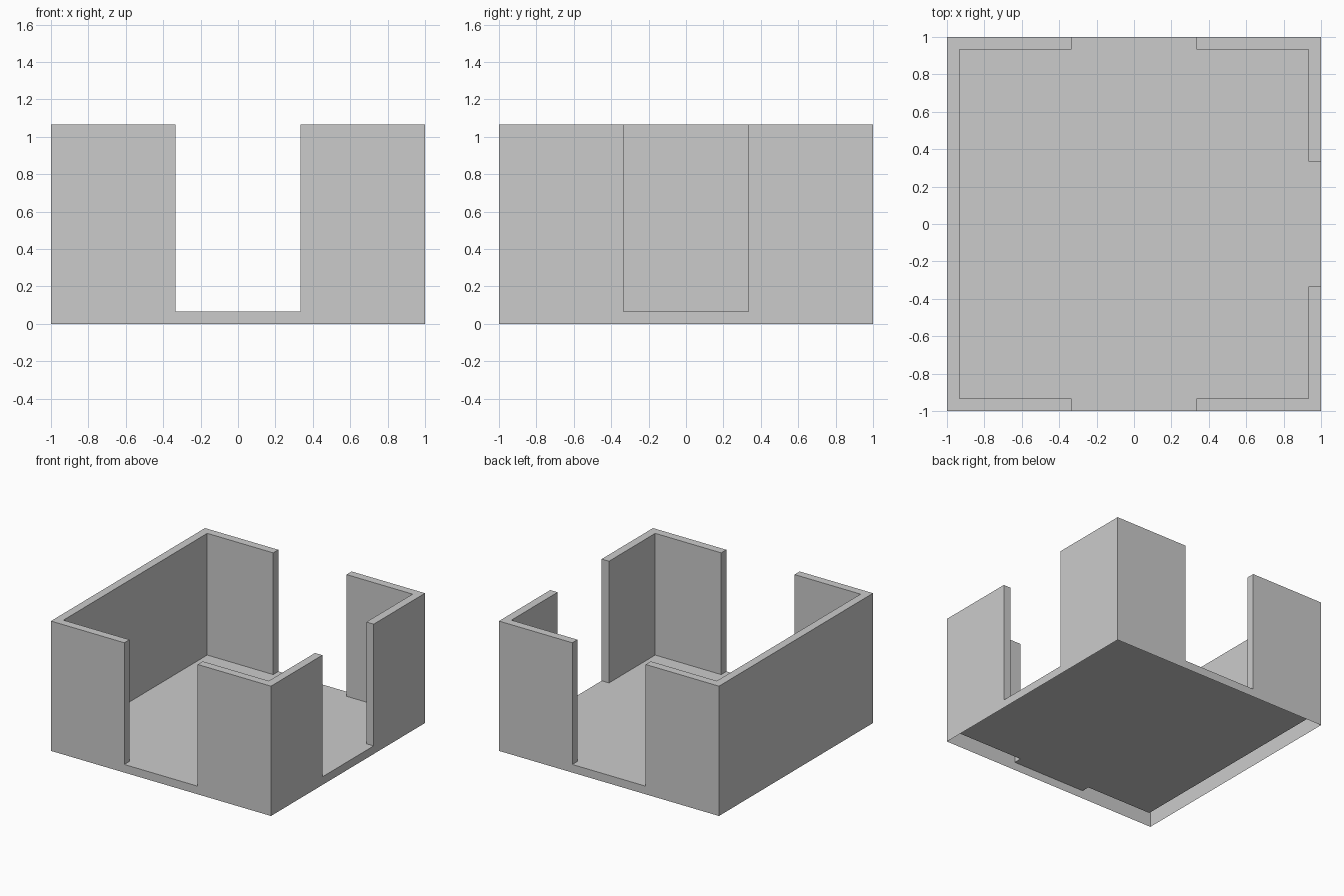
import bpy, bmesh

if "Cube" in bpy.data.objects:
    bpy.data.objects.remove(bpy.data.objects["Cube"])

T = 1 / 15          # wall and floor thickness
TOP = 1 + T         # overall height
CUTS = [-1, -1 + T, -1 / 3, 1 / 3, 1 - T, 1]

bm = bmesh.new()

# Floor surface, divided along the wall and doorway lines
grid = [[bm.verts.new((x, y, T)) for y in CUTS] for x in CUTS]
walls = []
for i in range(5):
    for j in range(5):
        f = bm.faces.new((grid[i][j], grid[i + 1][j], grid[i + 1][j + 1], grid[i][j + 1]))
        rim = i in (0, 4) or j in (0, 4)
        doorway = i == 2 or (i == 4 and j == 2)   # front, back and right openings
        if rim and not doorway:
            walls.append(f)

# Hollow walls raised from the rim
ext = bmesh.ops.extrude_face_region(bm, geom=walls)["geom"]
for v in ext:
    if isinstance(v, bmesh.types.BMVert):
        v.co.z = TOP
leftover = [f for f in walls if f.is_valid]
if leftover:
    bmesh.ops.delete(bm, geom=leftover, context='FACES_ONLY')

# Outer skirt down to the ground; the underside stays open
border = [e for e in bm.edges if e.is_boundary]
ext = bmesh.ops.extrude_edge_only(bm, edges=border)["geom"]
for v in ext:
    if isinstance(v, bmesh.types.BMVert):
        v.co.z = 0

# Merge flat areas into clean faces
bmesh.ops.recalc_face_normals(bm, faces=bm.faces[:])
bmesh.ops.dissolve_limit(bm, angle_limit=0.01, verts=bm.verts[:], edges=bm.edges[:])

mesh = bpy.data.meshes.new("room_shell")
bm.to_mesh(mesh)
bm.free()
bpy.context.collection.objects.link(bpy.data.objects.new("room_shell", mesh))
